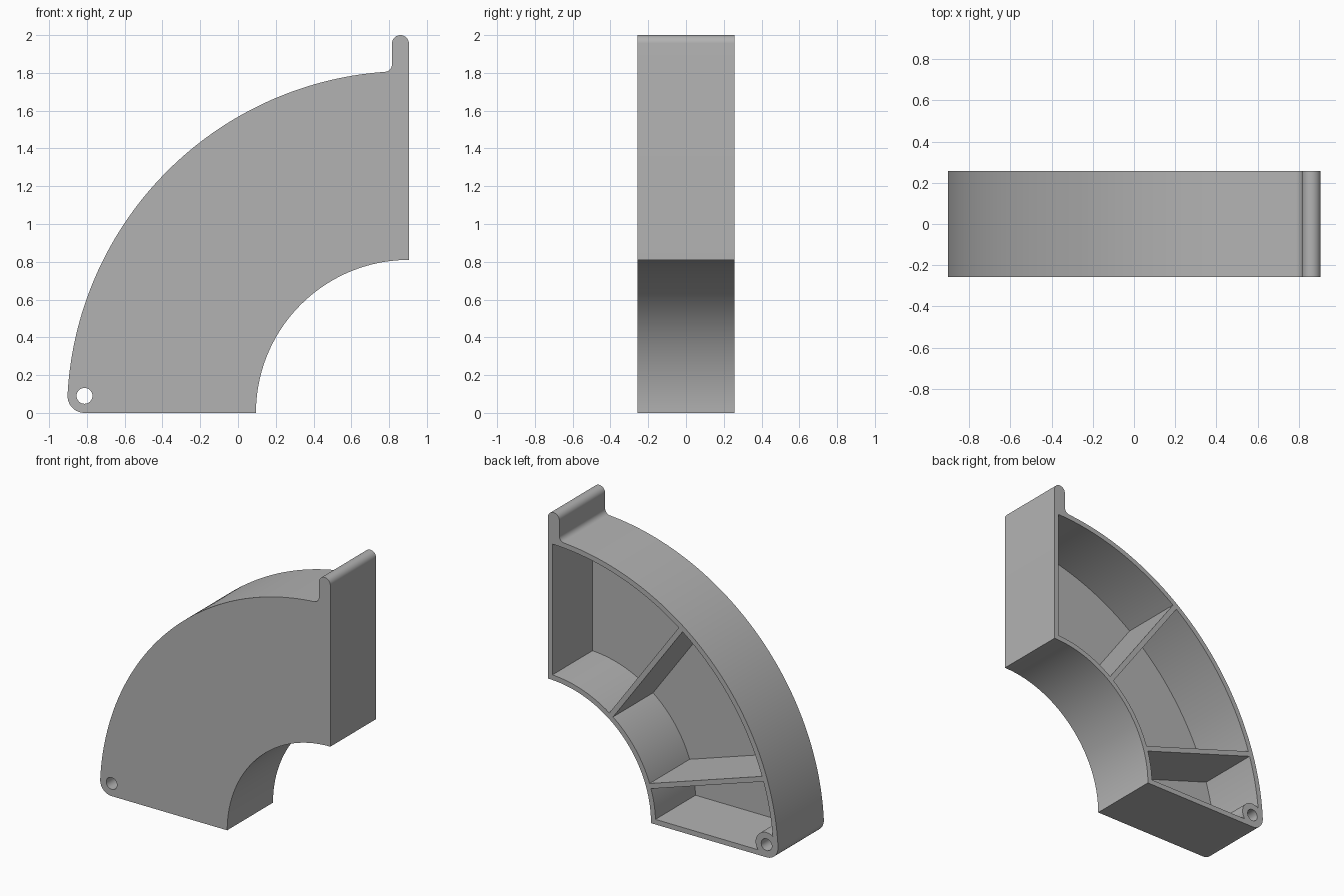
import bpy
import bmesh
from math import sin, cos, asin, atan2, sqrt, radians, degrees

cube = bpy.data.objects.get("Cube")
if cube:
    bpy.data.objects.remove(cube, do_unlink=True)

CX = 0.905                  # arc centre on x, at z = 0
R_IN, R_OUT = 0.81, 1.81    # inner and outer arc radius
HALF = 0.257                # half the depth
PLATE = 0.065               # front plate thickness
WALL = 0.036                # side wall and rib thickness
CORNER = 0.09               # rounded corner and boss radius
TAB = 0.045                 # tab tip radius
FILLET = 0.04               # fillet at the foot of the tab

grey = bpy.data.materials.new("plain grey")
grey.use_nodes = True
colour = (0.45, 0.45, 0.45, 1)
grey.diffuse_color = colour
grey.node_tree.nodes["Principled BSDF"].inputs["Base Color"].default_value = colour


def arc(x, z, r, start, end, steps):
    """Points along an arc in the xz plane, angles in degrees."""
    angles = [radians(start + (end - start) * i / steps) for i in range(steps + 1)]
    return [(x + r * cos(a), z + r * sin(a)) for a in angles]


def prism(name, outline, y0, y1):
    """Extrude an xz outline from y0 to y1."""
    bm = bmesh.new()
    face = bm.faces.new([bm.verts.new((x, y0, z)) for x, z in outline])
    top = bmesh.ops.extrude_face_region(bm, geom=[face])["geom"]
    moved = [v for v in top if isinstance(v, bmesh.types.BMVert)]
    bmesh.ops.translate(bm, verts=moved, vec=(0, y1 - y0, 0))
    bmesh.ops.recalc_face_normals(bm, faces=bm.faces)
    mesh = bpy.data.meshes.new(name)
    bm.to_mesh(mesh)
    bm.free()
    mesh.materials.append(grey)
    obj = bpy.data.objects.new(name, mesh)
    bpy.context.collection.objects.link(obj)
    return obj


def cut(target, cutter):
    """Subtract the cutter and remove it."""
    mod = target.modifiers.new("cut", "BOOLEAN")
    mod.operation, mod.solver, mod.object = "DIFFERENCE", "EXACT", cutter
    cutter.hide_render = True
    bpy.context.view_layer.objects.active = target
    bpy.ops.object.modifier_apply(modifier=mod.name)
    bpy.data.objects.remove(cutter, do_unlink=True)


# Outline: rounded corner, outer arc, tab with fillet, inner arc
reach = sqrt((R_OUT - CORNER) ** 2 - CORNER ** 2)
boss_x = CX - reach
tangent = 180 - degrees(atan2(CORNER, reach))
tab_x = CX - 2 * TAB
foot = degrees(asin((CX - tab_x + FILLET) / (R_OUT + FILLET)))
foot_z = (R_OUT + FILLET) * cos(radians(foot))
outline = arc(boss_x, CORNER, CORNER, 270, tangent, 16)
outline += arc(CX, 0, R_OUT, tangent, 90 + foot, 72)[1:]
outline += arc(tab_x - FILLET, foot_z, FILLET, foot - 90, 0, 10)[1:]
outline += arc(CX - TAB, 2 - TAB, TAB, 180, 0, 20)
outline += arc(CX, 0, R_IN, 90, 180, 64)
body = prism("quarter_ring_housing", outline, -HALF, HALF)


def pocket(start, end, start_gap, end_gap):
    """Ring sector kept parallel to its bounding walls by the given gaps."""
    r0, r1 = R_IN + WALL, R_OUT - WALL

    def trimmed(r):
        return (start + degrees(asin(start_gap / r)), end - degrees(asin(end_gap / r)))
    a, b = trimmed(r0)
    c, d = trimmed(r1)
    points = arc(CX, 0, r0, a, b, 28) + arc(CX, 0, r1, d, c, 28)
    return prism("pocket_cutter", points, PLATE - HALF, HALF + 0.1)


# Three open pockets at the back, leaving two ribs and the hinge boss
rib = WALL / 2
cut(body, pocket(90, 126, WALL, rib))
cut(body, pocket(126, 162, rib, rib))
low = pocket(162, 180, rib, WALL)
cut(low, prism("boss_cutter", arc(boss_x, CORNER, CORNER - 0.004, 0, 352.5, 47), -1, 1))
cut(body, low)

# Pin hole through the corner boss
cut(body, prism("hole_cutter", arc(boss_x, CORNER, 0.042, 0, 348.75, 31), -1, 1))

bpy.ops.object.select_all(action="DESELECT")
body.select_set(True)
bpy.context.view_layer.objects.active = body
bpy.ops.object.shade_smooth_by_angle(angle=radians(30))
